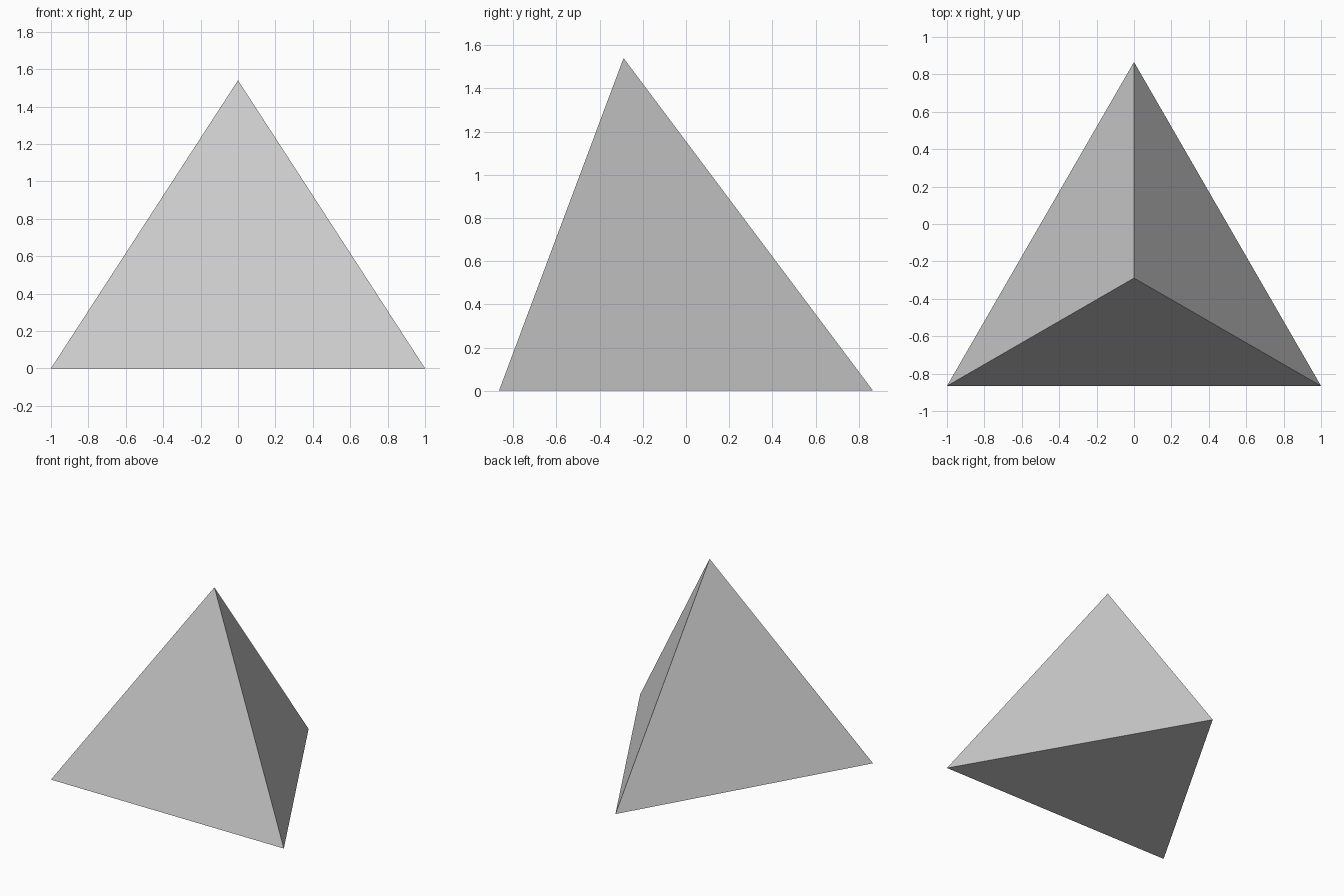
import bpy
import bmesh
from itertools import combinations
from mathutils import Vector as V

if "Cube" in bpy.data.objects:
    bpy.data.objects.remove(bpy.data.objects["Cube"])

# Three-sided pyramid corners
A, B, C, D = V((-1, -.866, 0)), V((1, -.866, 0)), V((0, .866, 0)), V((0, -.289, 1.54))

# Crack junctions read off the faces
P1, P2, P3 = V((-.67, -.676, .508)), V((.173, -.57, .79)), V((.163, -.384, 1.289))
P4, P5, P6 = V((.415, -.803, .167)), V((.765, -.73, .362)), V((.335, -.866, 0))
R1, R2, R4 = V((.223, -.165, .86)), V((.026, .25, .76)), V((.137, .628, 0))
R5, R6 = V((.672, -.43, .175)), V((.673, -.3, 0))
L1, Q3, Q4 = V((-.8, -.585, .086)), V((.215, -.339, 0)), V((.056, .037, 0))


# Each shard owns the region where its linear function is the largest
def plane(p, q, r, inside):
    n = (q - p).cross(r - p)
    if n.dot(inside - p) < 0:
        n = -n
    return n, -n.dot(p)


def val(f, p):
    return f[0].dot(p) + f[1]


def scaled(f, k):
    return f[0] * k, f[1] * k


def matched(f, other, p):
    return scaled(f, val(other, p) / val(f, p))


top = (V((0, 0, 0)), 0.0)
back = plane(R2, L1, Q4, C)
core = matched(plane(R1, R2, Q3, R6), back, R4)
right = matched(plane(P2, P3, R1, P5), core, R5)
left = matched(plane(P1, P2, Q3, A), right, P4)
step = plane(P4, P5, R5, B)
k = (val(left, P6) - val(right, P6)) / val(step, P6)
corner = (right[0] + step[0] * k, right[1] + step[1] * k)

shards = {"top_shard": top, "back_shard": back, "core_shard": core,
          "right_shard": right, "left_shard": left, "corner_shard": corner}

# Cut one closed, flat-faced shard out of the pyramid per region
for name, f in shards.items():
    bm = bmesh.new()
    corners = [bm.verts.new(p) for p in (A, B, C, D)]
    for tri in combinations(corners, 3):
        bm.faces.new(tri)
    bmesh.ops.recalc_face_normals(bm, faces=bm.faces[:])
    for other, g in shards.items():
        if other == name:
            continue
        n, c = f[0] - g[0], f[1] - g[1]
        bmesh.ops.bisect_plane(bm, geom=bm.verts[:] + bm.edges[:] + bm.faces[:], dist=1e-5,
                               plane_co=n * (-c / n.length_squared),
                               plane_no=n.normalized(), clear_inner=True)
        rim = [e for e in bm.edges if e.is_boundary]
        if rim:
            bmesh.ops.holes_fill(bm, edges=rim, sides=0)
    bmesh.ops.recalc_face_normals(bm, faces=bm.faces[:])
    mesh = bpy.data.meshes.new(name)
    bm.to_mesh(mesh)
    bm.free()
    bpy.context.collection.objects.link(bpy.data.objects.new(name, mesh))
